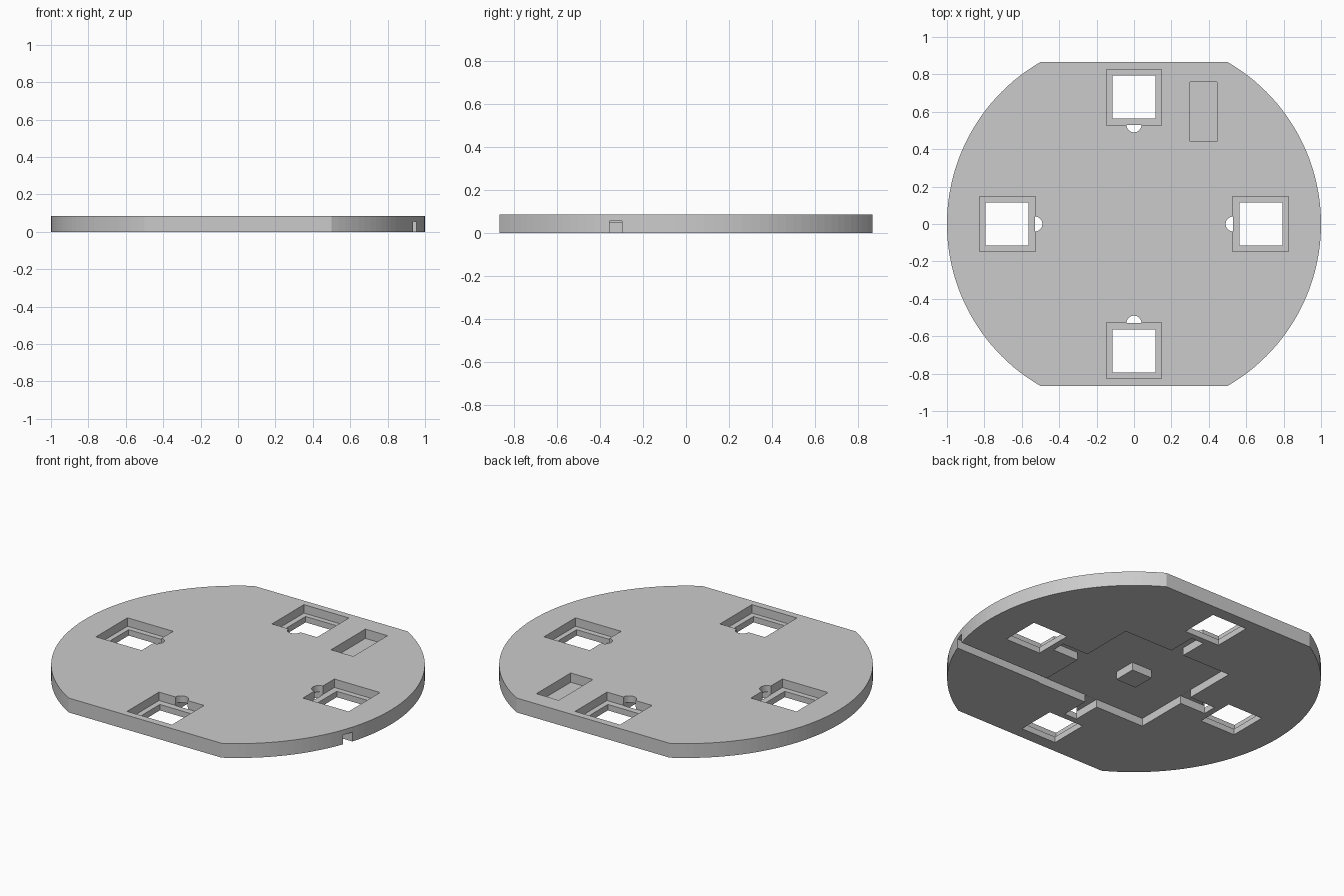
import bpy, bmesh
from math import sin, cos, pi, radians

if "Cube" in bpy.data.objects:
    bpy.data.objects.remove(bpy.data.objects["Cube"])

T = 0.085          # plate thickness
RECESS = 0.047     # underside recess depth
LEDGE = 0.035      # height of the ledge in the square sockets


def prism(name, pts, z0, z1):
    """Extrude a closed outline from z0 to z1."""
    bm = bmesh.new()
    face = bm.faces.new([bm.verts.new((x, y, z0)) for x, y in pts])
    ext = bmesh.ops.extrude_face_region(bm, geom=[face])
    for v in ext["geom"]:
        if isinstance(v, bmesh.types.BMVert):
            v.co.z = z1
    bmesh.ops.recalc_face_normals(bm, faces=bm.faces[:])
    me = bpy.data.meshes.new(name)
    bm.to_mesh(me)
    bm.free()
    ob = bpy.data.objects.new(name, me)
    bpy.context.collection.objects.link(ob)
    return ob


def rect(x0, x1, y0, y1):
    return [(x0, y0), (x1, y0), (x1, y1), (x0, y1)]


def circle(cx, cy, r, n=32):
    return [(cx + r * cos(2 * pi * i / n), cy + r * sin(2 * pi * i / n)) for i in range(n)]


def turn(pts, quarter):
    """Rotate an outline by quarter turns about the centre."""
    for _ in range(quarter):
        pts = [(-y, x) for x, y in pts]
    return pts


def cut(target, pts, z0, z1):
    cutter = prism("cutter", pts, z0, z1)
    cutter.hide_render = True
    mod = target.modifiers.new("cut", 'BOOLEAN')
    mod.operation, mod.solver, mod.object = 'DIFFERENCE', 'EXACT', cutter
    bpy.context.view_layer.objects.active = target
    bpy.ops.object.modifier_apply(modifier=mod.name)
    bpy.data.objects.remove(cutter)


# round plate with two flat sides
N = 48
arc = [radians(-60 + 120 * i / N) for i in range(N + 1)]
outline = [(cos(a), sin(a)) for a in arc] + [(-cos(a), -sin(a)) for a in arc]
plate = prism("base_plate", outline, 0, T)

# underside square recess
cut(plate, rect(-0.36, 0.36, -0.36, 0.36), -0.05, RECESS)

# four stepped square sockets, each with a round notch and a slot to the recess
for q in range(4):
    cut(plate, turn(rect(0.527, 0.825, -0.147, 0.147), q), LEDGE, T + 0.05)
    cut(plate, turn(rect(0.565, 0.795, -0.115, 0.115), q), -0.06, T + 0.06)
    cut(plate, turn(rect(0.34, 0.528, -0.041, 0.041), q), -0.04, RECESS - 0.0005)
    cut(plate, turn(circle(0.53, 0, 0.04), q), 0.04, T + 0.04)

# cable groove running out to the right edge
cut(plate, rect(0.35, 1.1, -0.355, -0.297), -0.03, 0.055)

# shallow rectangular pocket on top
cut(plate, rect(0.30, 0.445, 0.44, 0.76), 0.03, T + 0.03)

# square boss in the middle of the recess
prism("centre_boss", rect(-0.067, 0.067, -0.067, 0.067), 0, RECESS + 0.003)
